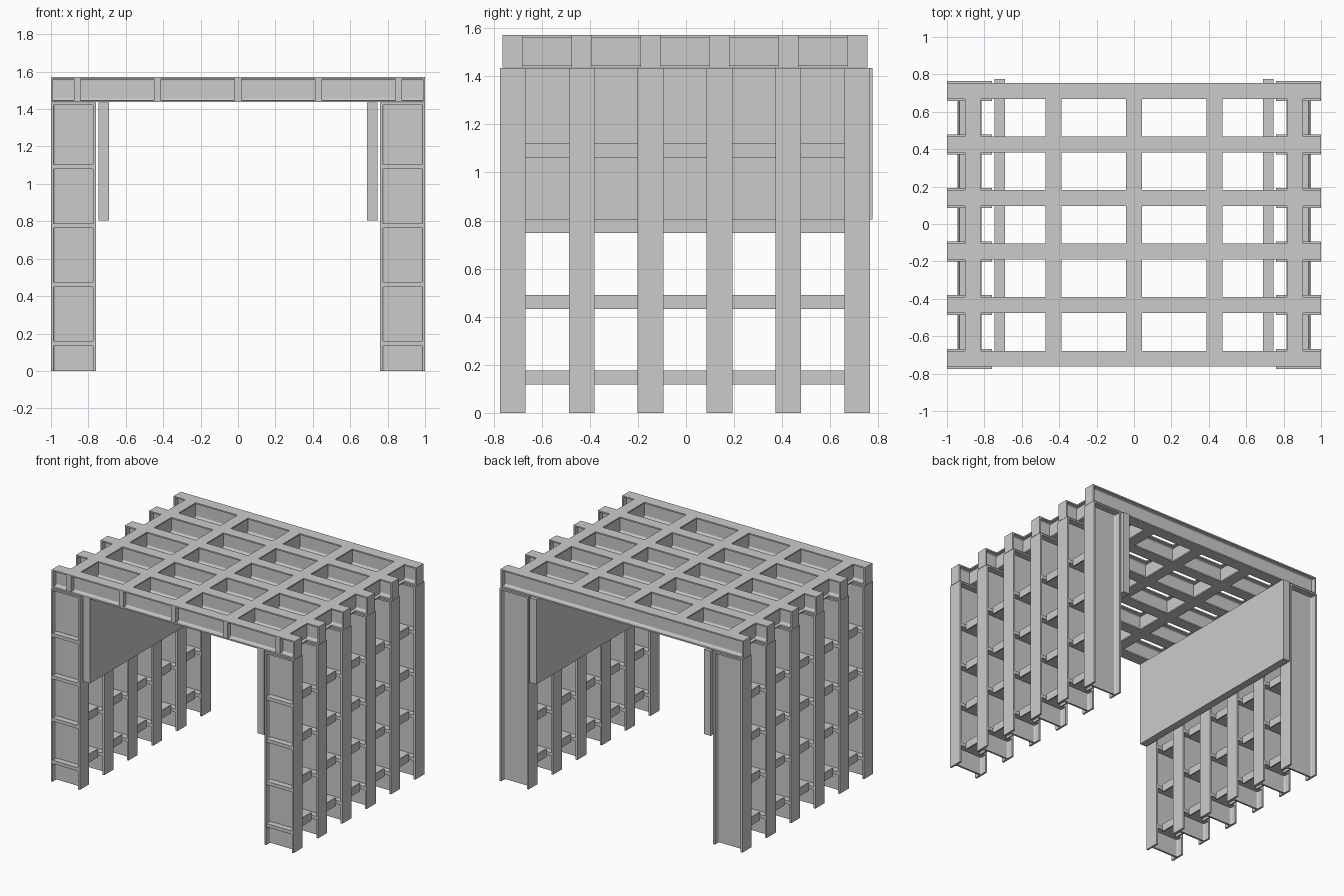
import bpy, bmesh, math
from mathutils import Vector

if "Cube" in bpy.data.objects:
    bpy.data.objects.remove(bpy.data.objects["Cube"])

X, Y, Z = Vector((1, 0, 0)), Vector((0, 1, 0)), Vector((0, 0, 1))
ROWS = [-0.7205 + i * 0.2865 for i in range(6)]      # frame positions along y
COL_X, COL_W, COL_D, COL_H = 0.88, 0.107, 0.24, 1.435
ROOF_W, ROOF_Z0, ROOF_Z1 = 0.085, 1.437, 1.572
WEB = 0.014


def finish(name, bm):
    bmesh.ops.recalc_face_normals(bm, faces=bm.faces)
    me = bpy.data.meshes.new(name)
    bm.to_mesh(me)
    bm.free()
    ob = bpy.data.objects.new(name, me)
    bpy.context.collection.objects.link(ob)
    return ob


def add_box(bm, x0, x1, y0, y1, z0, z1):
    vs = bmesh.ops.create_cube(bm, size=1)['verts']
    for v in vs:
        v.co = Vector(((x0 + x1) / 2 + v.co.x * (x1 - x0),
                       (y0 + y1) / 2 + v.co.y * (y1 - y0),
                       (z0 + z1) / 2 + v.co.z * (z1 - z0)))


def add_ibeam(bm, start, length, u, v, axis, w, h, tf, tw=WEB, r=0.01):
    """I section: flange width w along u, depth h along v, run along axis."""
    quarter = [(w / 2, h / 2), (w / 2, h / 2 - tf)]
    cx, cy = tw / 2 + r, h / 2 - tf - r
    for k in range(4):
        a = math.radians(90 + 30 * k)
        quarter.append((cx + r * math.cos(a), cy + r * math.sin(a)))
    right = quarter + [(a, -b) for a, b in reversed(quarter)]
    outline = right + [(-a, b) for a, b in reversed(right)]
    face = bm.faces.new([bm.verts.new(start + u * a + v * b) for a, b in outline])
    ext = bmesh.ops.extrude_face_region(bm, geom=[face], use_keep_orig=True)
    for e in ext['geom']:
        if isinstance(e, bmesh.types.BMVert):
            e.co += axis * length


for side, label in ((-1, "left"), (1, "right")):
    cx = side * COL_X
    # Columns with cap plate and stiffeners
    for i, y in enumerate(ROWS):
        bm = bmesh.new()
        add_ibeam(bm, Vector((cx, y, 0)), COL_H - 0.012, Y, X, Z, COL_W, COL_D, 0.014)
        add_box(bm, cx - COL_D / 2, cx + COL_D / 2, y - COL_W / 2, y + COL_W / 2,
                COL_H - 0.012, COL_H)
        back = y if i == 5 else y + COL_W / 2 - 0.002
        for k in range(4):
            z = 0.147 + k * 0.315
            add_box(bm, cx - COL_D / 2 + 0.014, cx + COL_D / 2 - 0.014,
                    y - COL_W / 2 + 0.002, back, z - 0.0125, z + 0.0125)
        finish(f"{label}_column_{i + 1}", bm)

    # Horizontal wall rails between neighbouring columns
    bm = bmesh.new()
    for a, b in zip(ROWS, ROWS[1:]):
        y0, y1 = a + COL_W / 2 - 0.002, b - COL_W / 2 + 0.002
        for k in range(4):
            z = 0.147 + k * 0.315
            add_ibeam(bm, Vector((cx, y0, z)), y1 - y0, Z, X, Y,
                      0.058, 0.13, 0.01, 0.025, 0.006)
    finish(f"{label}_wall_rails", bm)

    # Hanging side panel inside the wall
    bm = bmesh.new()
    px = side * 0.7175
    add_box(bm, px - 0.0285, px + 0.0285, -0.757, 0.775, 0.805, 1.435)
    finish(f"{label}_side_panel", bm)

# Roof beams with end plates
for i, y in enumerate(ROWS):
    bm = bmesh.new()
    add_ibeam(bm, Vector((-0.988, y, (ROOF_Z0 + ROOF_Z1) / 2)), 1.976, Y, Z, X,
              ROOF_W, ROOF_Z1 - ROOF_Z0, 0.01)
    for s in (-1, 1):
        x0, x1 = sorted((s * 0.988, s))
        add_box(bm, x0, x1, y - ROOF_W / 2, y + ROOF_W / 2, ROOF_Z0, ROOF_Z1)
    finish(f"roof_beam_{i + 1}", bm)

# Roof cross members: one long web, flanges filling each bay
for k in range(5):
    x = (k - 2) * 0.43
    bm = bmesh.new()
    add_box(bm, x - 0.018, x + 0.018, ROWS[0] - ROOF_W / 2 + 0.002, ROWS[-1],
            ROOF_Z0 + 0.01, ROOF_Z1 - 0.01)
    for a, b in zip(ROWS, ROWS[1:]):
        for z in (ROOF_Z0, ROOF_Z1 - 0.01):
            add_box(bm, x - 0.0425, x + 0.0425, a + ROOF_W / 2, b - ROOF_W / 2, z, z + 0.01)
    finish(f"roof_cross_member_{k + 1}", bm)
